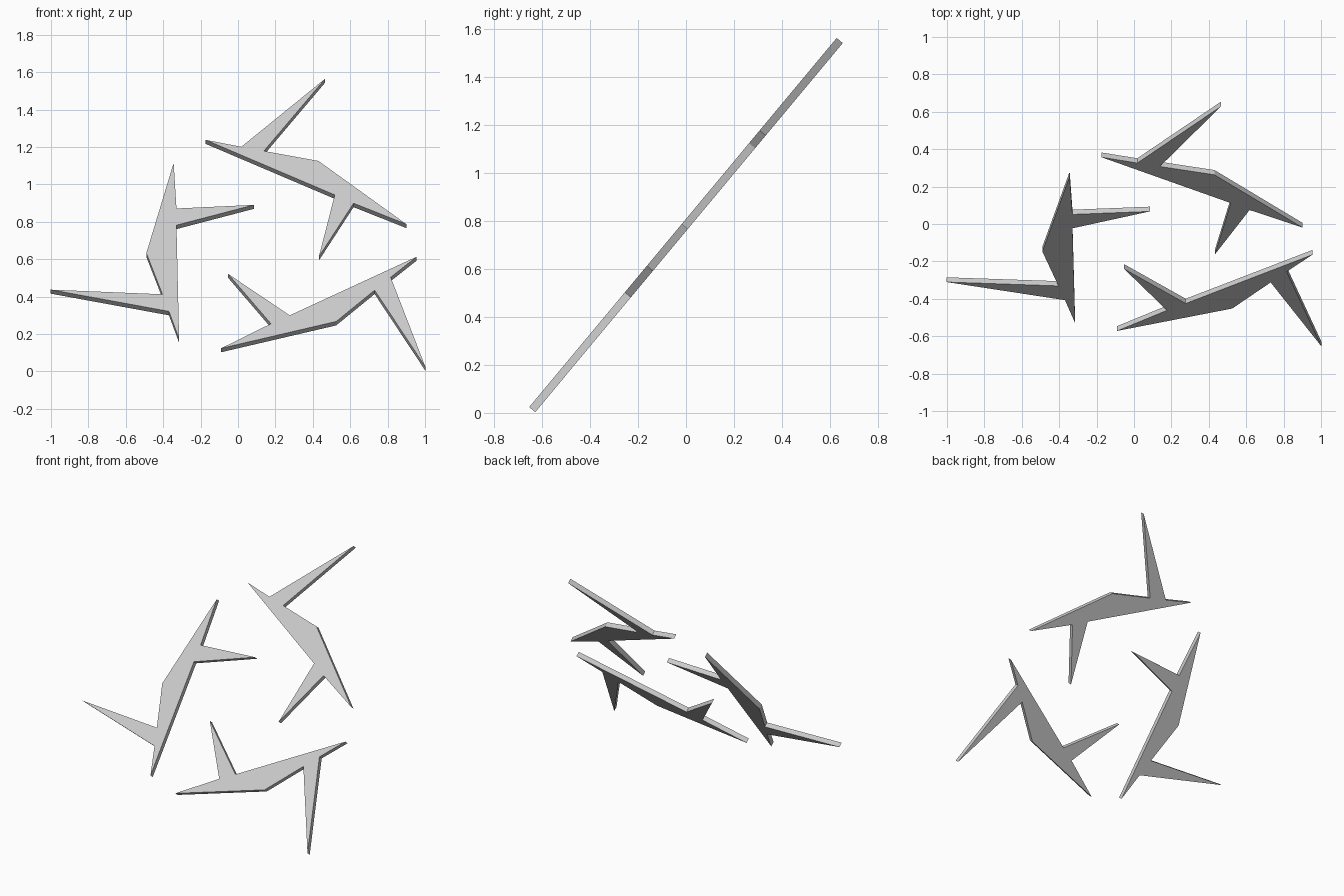
import bpy, bmesh
from math import radians
from mathutils import Matrix, Vector

if "Cube" in bpy.data.objects:
    bpy.data.objects.remove(bpy.data.objects["Cube"])

TILT = radians(50.2)   # lean of the whole ring plane
THICK = 0.033

# One jagged blade, drawn in the ring plane around the ring centre
PROFILE = [(-0.499, 0.572), (-0.484, 0.255), (-0.070, 0.280), (-0.484, 0.139),
           (-0.470, -0.652), (-0.524, -0.461), (-1.157, -0.310),
           (-0.559, -0.342), (-0.645, -0.055)]

PLACE = Matrix.Translation((0.155, -0.112, 0.675)) @ Matrix.Rotation(TILT, 4, 'X')


def blade(name, turn):
    bm = bmesh.new()
    front = bm.faces.new([bm.verts.new((x, y, 0)) for x, y in PROFILE])
    ext = bmesh.ops.extrude_face_region(bm, geom=[front], use_keep_orig=True)
    verts = [g for g in ext["geom"] if isinstance(g, bmesh.types.BMVert)]
    bmesh.ops.translate(bm, verts=verts, vec=Vector((0, 0, -THICK)))
    bmesh.ops.recalc_face_normals(bm, faces=bm.faces)
    bm.transform(PLACE @ Matrix.Rotation(turn, 4, 'Z'))
    me = bpy.data.meshes.new(name)
    bm.to_mesh(me)
    bm.free()
    ob = bpy.data.objects.new(name, me)
    bpy.context.collection.objects.link(ob)
    return ob


# Three blades, a third of a turn apart
for name, deg in (("left_blade", 0), ("upper_blade", -120), ("lower_blade", 120)):
    blade(name, radians(deg))
